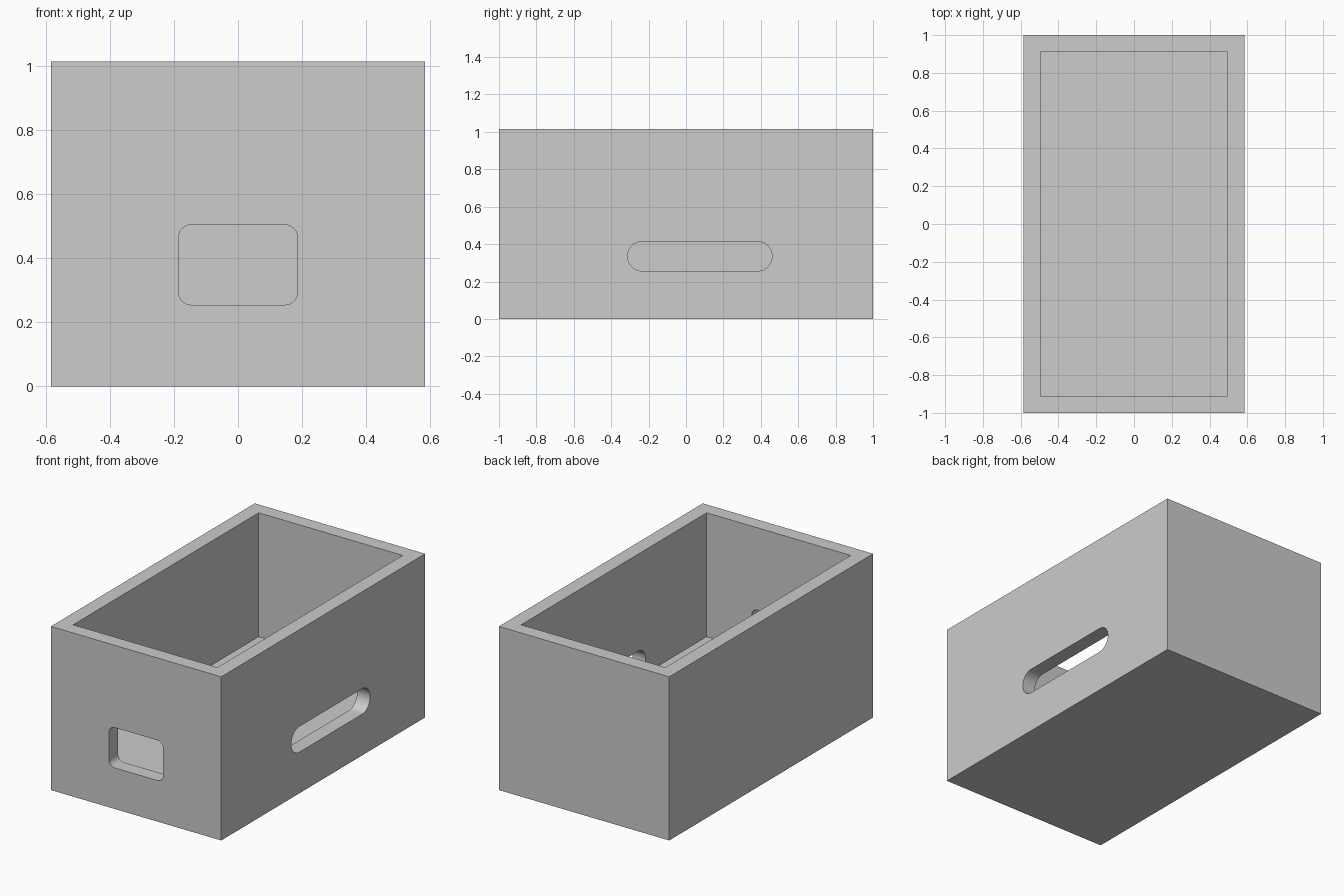
import bpy
import bmesh
from math import cos, sin, pi, radians
from mathutils import Vector

cube = bpy.data.objects.get("Cube")
if cube:
    bpy.data.objects.remove(cube, do_unlink=True)

WIDTH, LENGTH, HEIGHT = 1.17, 2.0, 1.016
WALL, FLOOR = 0.09, 0.247

grey = bpy.data.materials.new("plain grey")
grey.use_nodes = True
colour = (0.604, 0.604, 0.604, 1)
grey.diffuse_color = colour
grey.node_tree.nodes["Principled BSDF"].inputs["Base Color"].default_value = colour


def prism(name, outline, depth):
    """Extrude a closed outline along a vector."""
    bm = bmesh.new()
    face = bm.faces.new([bm.verts.new(p) for p in outline])
    out = bmesh.ops.extrude_face_region(bm, geom=[face])
    moved = [g for g in out["geom"] if isinstance(g, bmesh.types.BMVert)]
    bmesh.ops.translate(bm, verts=moved, vec=depth)
    bmesh.ops.recalc_face_normals(bm, faces=bm.faces)
    mesh = bpy.data.meshes.new(name)
    bm.to_mesh(mesh)
    bm.free()
    mesh.materials.append(grey)
    obj = bpy.data.objects.new(name, mesh)
    bpy.context.collection.objects.link(obj)
    return obj


def rectangle(w, l, z):
    return [(sx * w / 2, sy * l / 2, z) for sx, sy in ((-1, -1), (1, -1), (1, 1), (-1, 1))]


def rounded(u0, u1, z0, z1, radius, steps=12):
    """Rounded rectangle as (u, z) pairs."""
    corners = ((u1, z1, -1, -1), (u0, z1, 1, -1), (u0, z0, 1, 1), (u1, z0, -1, 1))
    points = []
    for k, (u, z, du, dz) in enumerate(corners):
        for i in range(steps + 1):
            a = (k + i / steps) * pi / 2
            points.append((u + du * radius + radius * cos(a), z + dz * radius + radius * sin(a)))
    return points


# Solid block that becomes the open crate
crate = prism("crate", rectangle(WIDTH, LENGTH, 0), Vector((0, 0, HEIGHT)))

# Cavity, front window and left-hand slot
cavity = prism("cavity_cutter", rectangle(WIDTH - 2 * WALL, LENGTH - 2 * WALL, FLOOR),
               Vector((0, 0, HEIGHT)))
window = prism("window_cutter",
               [(u, -LENGTH / 2 - WALL, z) for u, z in rounded(-0.186, 0.186, 0.255, 0.505, 0.04)],
               Vector((0, 3 * WALL, 0)))
slot = prism("slot_cutter",
             [(WIDTH / 2 + WALL, u, z) for u, z in rounded(-0.312, 0.46, 0.256, 0.414, 0.078)],
             Vector((-3 * WALL, 0, 0)))

bpy.ops.object.select_all(action="DESELECT")
bpy.context.view_layer.objects.active = crate
crate.select_set(True)
for cutter in (cavity, window, slot):
    cutter.hide_render = True
    cut = crate.modifiers.new(cutter.name, "BOOLEAN")
    cut.operation = "DIFFERENCE"
    cut.solver = "EXACT"
    cut.object = cutter
    bpy.ops.object.modifier_apply(modifier=cut.name)
    bpy.data.objects.remove(cutter, do_unlink=True)

bpy.ops.object.shade_smooth_by_angle(angle=radians(30))
